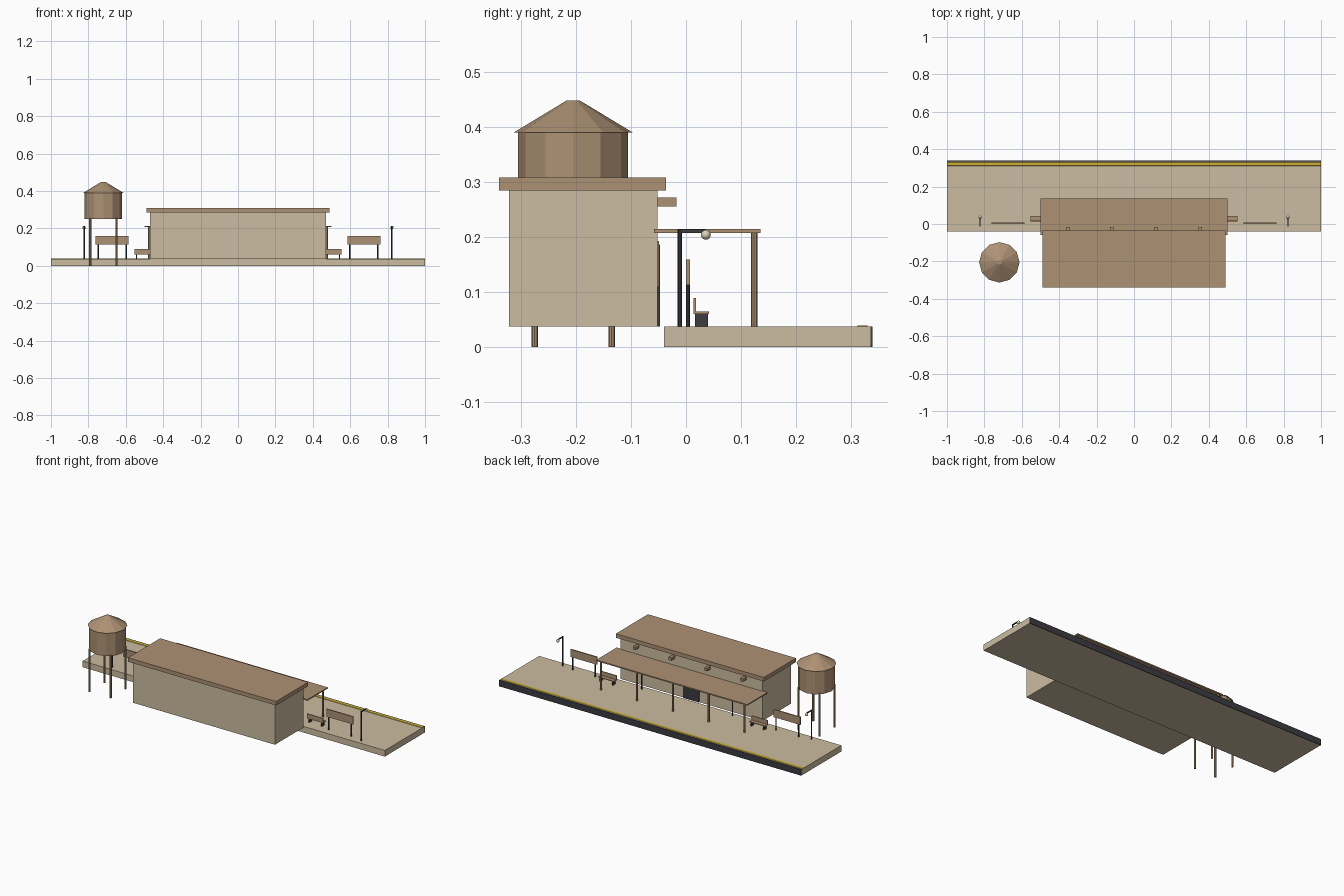
import bpy
from math import pi

cube = bpy.data.objects.get("Cube")
if cube:
    bpy.data.objects.remove(cube, do_unlink=True)


def material(name, r, g, b):
    m = bpy.data.materials.new(name)
    m.use_nodes = True
    m.diffuse_color = (r, g, b, 1)
    m.node_tree.nodes["Principled BSDF"].inputs["Base Color"].default_value = (r, g, b, 1)
    return m


cream = material("cream plaster", 0.60, 0.505, 0.355)
wood = material("brown wood", 0.42, 0.285, 0.175)
dark = material("dark metal", 0.045, 0.045, 0.055)
yellow = material("safety yellow", 0.60, 0.43, 0.04)
pale = material("lamp glass", 0.70, 0.64, 0.48)


def finish(name, mat):
    ob = bpy.context.object
    ob.name = name
    ob.data.materials.append(mat)
    return ob


def box(name, mat, x, y, z):
    """Box from (low, high) ranges on each axis."""
    ranges = (x, y, z)
    bpy.ops.mesh.primitive_cube_add(size=1, location=[(a + b) / 2 for a, b in ranges])
    bpy.context.object.scale = [b - a for a, b in ranges]
    bpy.ops.object.transform_apply(location=False, rotation=False)
    return finish(name, mat)


def post(name, mat, x, y, z, r, sides=8, top=None):
    """Upright prism or cone between two heights."""
    bpy.ops.mesh.primitive_cone_add(vertices=sides, radius1=r, radius2=r if top is None else top,
                                    depth=z[1] - z[0], location=(x, y, sum(z) / 2))
    return finish(name, mat)


def around(c, half):
    return (c - half, c + half)


DECK = 0.037

# Platform with dark track edge and yellow warning strip
box("platform", cream, (-1, 1), (-0.04, 0.335), (0, DECK))
box("platform_edge", dark, (-1, 1), (0.335, 0.339), (0, DECK))
strip = box("warning_strip", yellow, (-1, 1), (0.311, 0.331), (DECK - 0.002, DECK + 0.002))
bevel = strip.modifiers.new("soft edge", "BEVEL")
bevel.width = 0.0015

# Station building
box("station_walls", cream, (-0.47, 0.47), (-0.322, -0.052), (DECK, 0.284))
box("station_roof", wood, (-0.49, 0.49), (-0.34, -0.036), (0.284, 0.308))
box("door", dark, around(0, 0.052), (-0.054, -0.047), (DECK, 0.178))
for x in (-0.24, 0.24):
    box("window_frame", wood, around(x, 0.055), (-0.054, -0.049), (0.11, 0.193))
    box("window_glass", dark, around(x, 0.047), (-0.054, -0.0475), (0.117, 0.186))
for x in (-0.355, -0.118, 0.118, 0.355):
    box("roof_beam_end", wood, around(x, 0.009), (-0.054, -0.017), (0.255, 0.272))

# Canopy on five posts
box("canopy", wood, (-0.5, 0.5), (-0.058, 0.135), (0.207, 0.214))
for i in range(-2, 3):
    post("canopy_post", wood, i * 0.2375, 0.124, (DECK, 0.208), 0.006)


# Benches, signs and lamps, the same on both sides
def bench(cx):
    box("bench_seat", wood, around(cx, 0.053), (0.014, 0.042), (0.060, 0.064))
    box("bench_back", wood, around(cx, 0.053), (0.014, 0.018), (0.064, 0.089))
    for dx in (-0.042, 0.042):
        box("bench_leg", dark, around(cx + dx, 0.003), (0.016, 0.040), (DECK, 0.060))


def sign(cx):
    box("sign_board", wood, around(cx, 0.088), (0.0, 0.007), (0.113, 0.159))
    for dx in (-0.075, 0.075):
        post("sign_post", dark, cx + dx, 0.0035, (DECK, 0.115), 0.0035)


def lamp(x):
    post("lamp_post", dark, x, -0.011, (DECK, 0.2132), 0.004)
    box("lamp_arm", dark, around(x, 0.003), (-0.011, 0.036), (0.2075, 0.2132))
    bpy.ops.mesh.primitive_uv_sphere_add(segments=12, ring_count=8, radius=0.009,
                                         location=(x, 0.036, 0.204))
    finish("lamp_globe", pale)
    bpy.ops.object.shade_smooth()


for side in (-1, 1):
    bench(side * 0.5)
    sign(side * 0.673)
    lamp(side * 0.823)
    lamp(side * 0.3)

# Water tower
tx, ty = -0.72, -0.205
post("tower_tank", wood, tx, ty, (0.25, 0.39), 0.1, 12)
post("tower_roof", wood, tx, ty, (0.39, 0.448), 0.108, 12, top=0.012)
for dx in (-0.07, 0.07):
    for dy in (-0.07, 0.07):
        post("tower_leg", wood, tx + dx, ty + dy, (0, 0.255), 0.006)
